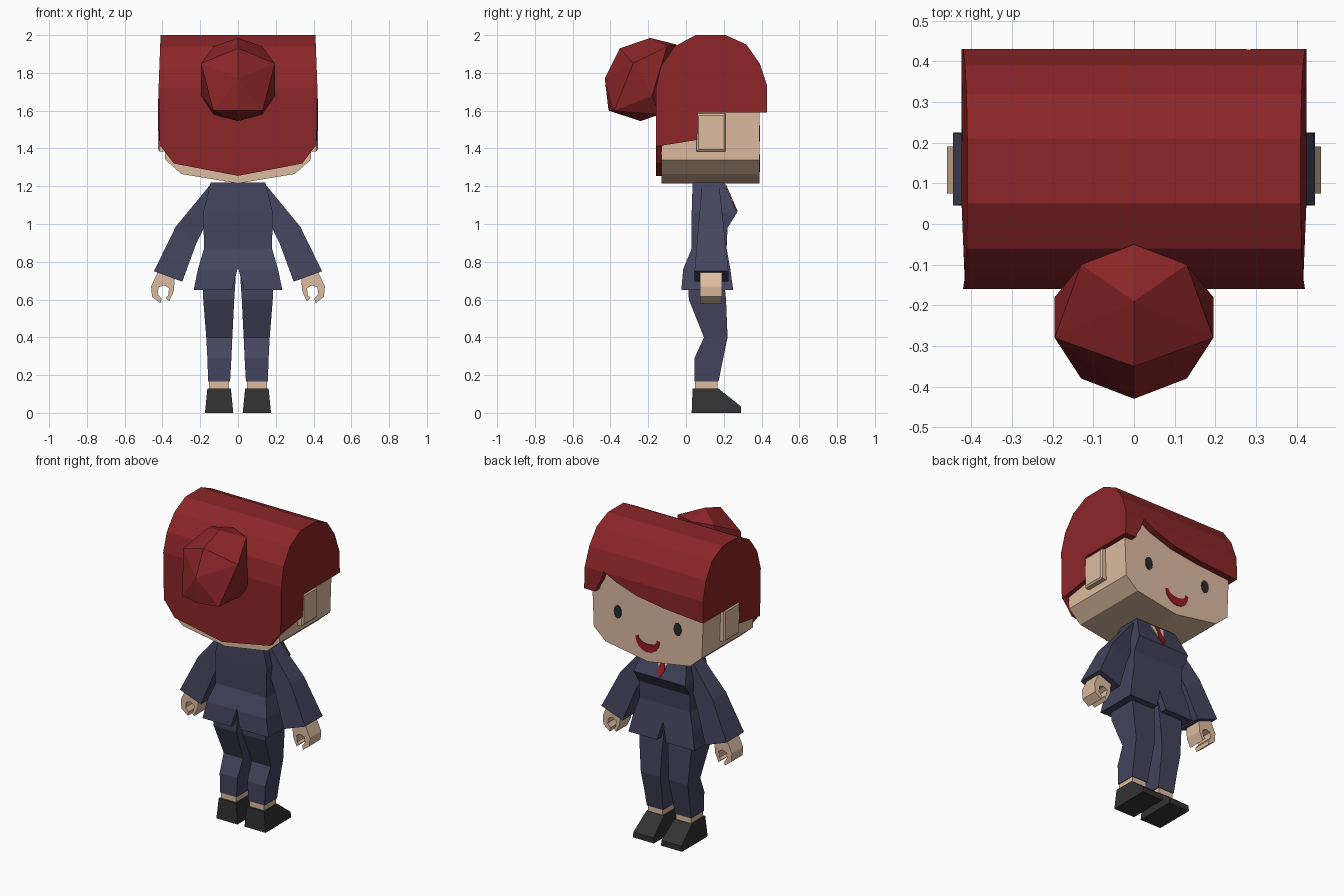
import bpy, bmesh, math

if "Cube" in bpy.data.objects:
    bpy.data.objects.remove(bpy.data.objects["Cube"])


def material(name, rgb):
    m = bpy.data.materials.new(name)
    lin = [((c / 255 + 0.055) / 1.055) ** 2.4 for c in rgb]
    m.diffuse_color = (*lin, 1)
    m.use_nodes = True
    m.node_tree.nodes["Principled BSDF"].inputs["Base Color"].default_value = m.diffuse_color
    return m


HAIR = material("hair_red", (140, 38, 40))
SKIN = material("skin", (222, 188, 160))
NAVY = material("suit_navy", (68, 68, 94))
SHOE = material("shoe_black", (50, 50, 50))
EYE = material("eye_dark", (40, 42, 46))
MOUTH = material("mouth_red", (150, 30, 36))
SHIRT = material("shirt_cream", (232, 215, 200))


def finish(name, bm, mat):
    bmesh.ops.recalc_face_normals(bm, faces=bm.faces)
    me = bpy.data.meshes.new(name)
    bm.to_mesh(me)
    bm.free()
    ob = bpy.data.objects.new(name, me)
    bpy.context.collection.objects.link(ob)
    if mat:
        me.materials.append(mat)
    return ob


def loft(name, rings, mat):
    """Skin a list of equal-length rings and cap both ends."""
    bm = bmesh.new()
    vs = [[bm.verts.new(p) for p in r] for r in rings]
    n = len(rings[0])
    for a, b in zip(vs, vs[1:]):
        for i in range(n):
            j = (i + 1) % n
            bm.faces.new((a[i], a[j], b[j], b[i]))
    bm.faces.new(vs[0])
    bm.faces.new(vs[-1])
    return finish(name, bm, mat)


def prism_y(name, poly, y0, y1, mat):
    """Extrude an (x, z) outline along y; y0 and y1 may be functions of z."""
    def at(y, z):
        return y(z) if callable(y) else y
    return loft(name, [[(x, at(y, z), z) for x, z in poly] for y in (y0, y1)], mat)


def boxes(name, sections, mat):
    """Loft rectangles (z, x0, x1, y0, y1)."""
    return loft(name, [[(a, c, z), (b, c, z), (b, d, z), (a, d, z)]
                       for z, a, b, c, d in sections], mat)


def cut(ob, cutter):
    m = ob.modifiers.new("cut", 'BOOLEAN')
    m.operation = 'DIFFERENCE'
    m.object = cutter
    cutter.hide_render = True
    cutter.hide_set(True)


def mirrored(half):
    return half + [(-x, z) for x, z in reversed(half) if x]


# Head
prism_y("head", mirrored([(0, 1.215), (0.30, 1.265), (0.385, 1.34), (0.395, 1.60),
                          (0.37, 1.82)]), -0.13, 0.388, SKIN)

# Hair cap: side profile, slightly narrower at top and bottom
profile = [(-0.16, 1.41), (-0.16, 1.72), (-0.13, 1.84), (-0.06, 1.94), (0.05, 2.0),
           (0.21, 2.0), (0.32, 1.95), (0.39, 1.85), (0.43, 1.73), (0.43, 1.59),
           (0.06, 1.59), (0.06, 1.445)]


def half_width(z):
    return 0.425 - (0.0375 * (z - 1.6) if z > 1.6 else 0.05 * (1.6 - z))


hair = loft("hair_cap", [[(s * half_width(z), y, z) for y, z in profile]
                         for s in (-1, 1)], HAIR)
# Side-swept fringe
fringe = [(0.36, 1.55), (0.335, 1.62), (0.31, 1.66), (0.285, 1.735), (0.20, 1.69),
          (0.05, 1.64), (-0.15, 1.61), (-0.38, 1.592), (-0.38, 1.55)]
cut(hair, prism_y("fringe_cutter", fringe, 0.384, 0.5, None))
# Nape of the hair
prism_y("hair_back", mirrored([(0, 1.255), (0.34, 1.32), (0.415, 1.42)]),
        -0.16, -0.128, HAIR)

# Hair bun: convex faceted ball
bun = [(0, -0.19, 1.985), (0, -0.35, 1.93), (0, -0.43, 1.77), (0, -0.41, 1.60),
       (0, -0.24, 1.545), (0, -0.05, 1.95), (0, -0.05, 1.65)]
for s in (-1, 1):
    bun += [(s * 0.195, -0.28, 1.85), (s * 0.195, -0.18, 1.68), (s * 0.13, -0.10, 1.94),
            (s * 0.13, -0.38, 1.60), (s * 0.13, -0.14, 1.58)]
bm = bmesh.new()
for p in bun:
    bm.verts.new(p)
bmesh.ops.convex_hull(bm, input=bm.verts)
finish("hair_bun", bm, HAIR)

# Face
for side, s in (("left", -1), ("right", 1)):
    oval = [(s * 0.213 + 0.027 * math.cos(t * math.pi / 6),
             1.48 + 0.042 * math.sin(t * math.pi / 6)) for t in range(12)]
    prism_y("eye_" + side, oval, 0.385, 0.393, EYE)
arc = [math.pi * t / 8 for t in range(9)]
smile = [(0.085 * math.cos(a), 1.36 - 0.085 * math.sin(a)) for a in arc]
smile += [(-0.068 * math.cos(a), 1.368 - 0.04 * math.sin(a)) for a in arc]
prism_y("mouth", smile, 0.385, 0.393, MOUTH)

# Jacket with flared hem and a slit front and back
jacket = boxes("jacket", [(z, -w, w, b, f) for z, w, b, f in (
    (1.22, 0.145, 0.035, 0.20), (1.06, 0.185, 0.03, 0.27), (0.98, 0.182, 0.03, 0.22),
    (0.87, 0.18, 0.03, 0.215), (0.76, 0.212, -0.015, 0.235),
    (0.65, 0.235, -0.025, 0.25))], NAVY)
cut(jacket, prism_y("slit_cutter", [(-0.035, 0.64), (0.035, 0.64), (0, 0.77)],
                    -0.1, 0.4, None))


# Shirt and tie lie on the sloping chest
def chest(offset):
    return lambda z: 0.20 + (1.22 - z) * 0.07 / 0.16 + offset


prism_y("shirt", [(-0.055, 1.21), (0.055, 1.21), (0, 1.065)], chest(-0.003), chest(0.004), SHIRT)
prism_y("tie", [(-0.02, 1.21), (0.02, 1.21), (0.012, 1.17), (0.024, 1.11), (0, 1.066),
                (-0.024, 1.11), (-0.012, 1.17)], chest(-0.002), chest(0.007), MOUTH)

# Paired parts
hand = [(0.335, 0.71), (0.425, 0.745), (0.46, 0.67), (0.455, 0.615), (0.41, 0.58),
        (0.405, 0.605), (0.425, 0.63), (0.42, 0.665), (0.39, 0.675), (0.365, 0.66),
        (0.37, 0.62), (0.385, 0.61), (0.365, 0.59), (0.34, 0.645)]
sleeve = [((0.145, 1.21), (0.15, 1.04), 0.085, 0.175),
          ((0.33, 0.985), (0.22, 0.90), 0.065, 0.20),
          ((0.445, 0.75), (0.295, 0.695), 0.045, 0.225)]
for side, s in (("left", -1), ("right", 1)):
    # Ear: slab with chamfered rim
    loft("ear_" + side, [[(s * x, y, z) for y, z in (
        (0.055 + i, 1.385 + i), (0.21 - i, 1.385 + i),
        (0.21 - i, 1.585 - i), (0.055 + i, 1.585 - i))]
        for x, i in ((0.37, 0), (0.415, 0), (0.423, 0.01))], SKIN)
    loft("sleeve_" + side, [[(s * o[0], a, o[1]), (s * o[0], b, o[1]),
                             (s * n[0], b, n[1]), (s * n[0], a, n[1])]
                            for o, n, a, b in sleeve], NAVY)
    prism_y("hand_" + side, [(s * x, z) for x, z in hand], 0.075, 0.19, SKIN)
    boxes("trouser_" + side, [(z, s * i, s * o, b, f) for z, i, o, b, f in (
        (0.72, 0.012, 0.19, 0.01, 0.20), (0.60, 0.02, 0.184, 0.015, 0.212),
        (0.40, 0.03, 0.168, 0.095, 0.22), (0.29, 0.035, 0.162, 0.045, 0.197),
        (0.165, 0.042, 0.158, 0.045, 0.172))], NAVY)
    boxes("ankle_" + side, [(z, s * 0.048, s * 0.153, 0.048, 0.168)
                            for z in (0.18, 0.11)], SKIN)
    # Shoe: wedge profile, narrower at the top
    wedge = [(0.03, 0), (0.29, 0), (0.29, 0.035), (0.17, 0.13), (0.035, 0.13)]
    loft("shoe_" + side, [[(s * (0.1 + k * (0.075 - 0.1 * z)), y, z) for y, z in wedge]
                          for k in (-1, 1)], SHOE)
